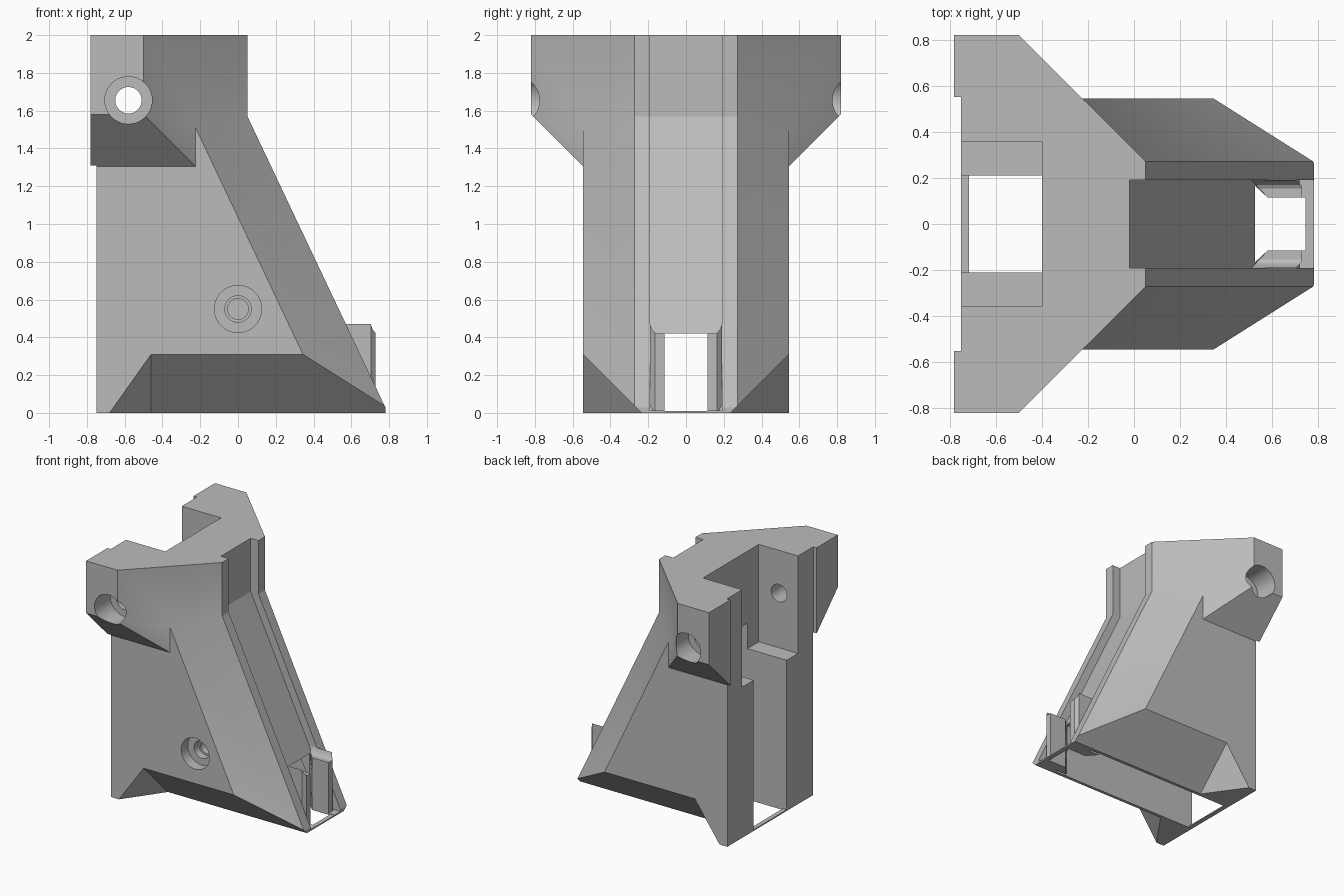
import bpy, bmesh, math
from mathutils import Matrix

cube = bpy.data.objects.get("Cube")
if cube:
    bpy.data.objects.remove(cube, do_unlink=True)

grey = bpy.data.materials.new("plain grey")
grey.use_nodes = True
GREY = (0.5, 0.5, 0.5, 1)
grey.diffuse_color = GREY
grey.node_tree.nodes["Principled BSDF"].inputs["Base Color"].default_value = GREY


def finish(bm, name):
    bmesh.ops.recalc_face_normals(bm, faces=bm.faces[:])
    mesh = bpy.data.meshes.new(name)
    bm.to_mesh(mesh)
    bm.free()
    mesh.materials.append(grey)
    ob = bpy.data.objects.new(name, mesh)
    bpy.context.collection.objects.link(ob)
    return ob


def prism(name, outline, axis, lo, hi):
    """Extrude an outline: (x, y) along z, (x, z) along y, (y, z) along x."""
    place = {"x": lambda p, d: (d, p[0], p[1]),
             "y": lambda p, d: (p[0], d, p[1]),
             "z": lambda p, d: (p[0], p[1], d)}[axis]
    bm = bmesh.new()
    rings = [[bm.verts.new(place(p, d)) for p in outline] for d in (lo, hi)]
    n = len(outline)
    for ring in rings:
        bm.faces.new(ring)
    for i in range(n):
        j = (i + 1) % n
        bm.faces.new((rings[0][i], rings[0][j], rings[1][j], rings[1][i]))
    return finish(bm, name)


def box(name, x, y, z):
    return prism(name, [(x[0], y[0]), (x[1], y[0]), (x[1], y[1]), (x[0], y[1])], "z", *z)


def hull(name, points):
    bm = bmesh.new()
    for p in points:
        bm.verts.new(p)
    bmesh.ops.convex_hull(bm, input=bm.verts[:])
    bmesh.ops.dissolve_limit(bm, angle_limit=0.01, verts=bm.verts[:], edges=bm.edges[:])
    return finish(bm, name)


def rod(name, x, z, radius, lo, hi):
    bm = bmesh.new()
    spin = Matrix.Translation((x, (lo + hi) / 2, z)) @ Matrix.Rotation(math.pi / 2, 4, "X")
    bmesh.ops.create_cone(bm, cap_ends=True, segments=40, radius1=radius,
                          radius2=radius, depth=hi - lo, matrix=spin)
    return finish(bm, name)


def combine(target, tool, operation="DIFFERENCE"):
    mod = target.modifiers.new("combine", "BOOLEAN")
    mod.operation, mod.object, mod.solver = operation, tool, "EXACT"
    bpy.context.view_layer.objects.active = target
    bpy.ops.object.modifier_apply(modifier=mod.name)
    bpy.data.objects.remove(tool, do_unlink=True)


def front(z):
    """x of the leaning front face at height z."""
    return 0.794 - 0.474 * z


# Leaning tower with bevelled front corners
tower_points = []
for z in (0, 1.75):
    for s in (-1, 1):
        tower_points += [(-0.75, s * 0.545, z), (front(z) - 0.303, s * 0.545, z),
                         (front(z), s * 0.272, z)]
body = hull("body", tower_points)
combine(body, box("nose_trim", (0.78, 1), (-1, 1), (-0.1, 0.2)))

# Sloping undercut at the foot of each side, leaving a rear fin
for s in (-1, 1):
    combine(body, hull("foot_cut", [(x, s * y, z) for x, y, z in (
        (-0.46, 0.745, 0.51), (-0.46, 0.135, -0.1), (-0.893, 0.745, -0.1),
        (1, 0.745, 0.51), (1, 0.135, -0.1), (1, 0.745, -0.1))]))

# Wide head with two ears, undercut below
half = [(-0.75, 0.55), (-0.78, 0.55), (-0.78, 0.82), (-0.5, 0.82), (0.05, 0.272)]
head = prism("head", half + [(x, -y) for x, y in reversed(half)], "z", 1.305, 2)
for s in (-1, 1):
    combine(head, prism("ear_cut", [(s * 0.545, 1.305), (s * 0.545, 1.2),
                                    (s * 0.9, 1.2), (s * 0.9, 1.66)], "x", -1, 1))
combine(body, head, "UNION")

# Channel running down the front
combine(body, prism("channel", [(-0.02, 2.1), (-0.02, 1.57), (front(0.012) - 0.07, 0.012),
                                (1, 0.012), (1, 2.1)], "y", -0.19, 0.19))

# Rear notch, rear slot and inner cavity
combine(body, box("notch", (-1, -0.4), (-0.355, 0.355), (1.215, 2.1)))
combine(body, prism("cavity", [(-1, 0.01), (-1, 1.42), (-0.1, 1.42), (0.4, 0.42),
                               (0.6, 0.01)], "y", -0.21, 0.21))
combine(body, box("floor_opening", (-0.715, 0.595), (-0.21, 0.21), (-0.1, 0.1)))

# Front outlet
side = [(0.3, 0.18), (0.51, 0.18), (0.58, 0.115), (1, 0.115)]
combine(body, prism("outlet", side + [(x, -y) for x, y in reversed(side)], "z", 0.01, 0.42))
combine(body, box("outlet_floor", (0.55, 0.745), (-0.115, 0.115), (-0.1, 0.1)))

# Bolt holes in the ears
combine(body, rod("ear_bore", -0.58, 1.655, 0.07, -1, 1))
for s in (-1, 1):
    combine(body, rod("ear_recess", -0.58, 1.655, 0.125, *sorted((s * 0.62, s))))

# Stepped screw hole low on the front side
for radius, depth in ((0.125, -0.46), (0.07, -0.4), (0.055, -0.1)):
    combine(body, rod("screw_hole", 0, 0.55, radius, -0.7, depth))

# Clips on both sides of the outlet
clips = []
for s, name in ((-1, "front_clip"), (1, "back_clip")):
    clip = prism(name, [(s * y, z) for y, z in (
        (0.115, 0), (0.19, 0), (0.19, 0.47), (0.182, 0.445), (0.17, 0.428),
        (0.155, 0.42), (0.115, 0.42))], "x", 0.5, 0.728)
    combine(clip, prism("corner_cut", [(0.703, s * 0.19), (0.728, s * 0.165), (0.8, s * 0.165),
                                       (0.8, s * 0.25), (0.703, s * 0.25)], "z", -1, 1))
    combine(clip, prism("ramp_cut", [(0.51, s * 0.19), (0.58, s * 0.115), (0.58, s * 0.05),
                                     (0.4, s * 0.05), (0.4, s * 0.19)], "z", -1, 1))
    clips.append(clip)

# Smooth bores, crisp edges elsewhere
for ob in [body] + clips:
    bpy.ops.object.select_all(action="DESELECT")
    ob.select_set(True)
    bpy.context.view_layer.objects.active = ob
    bpy.ops.object.shade_smooth_by_angle(angle=math.radians(20))
